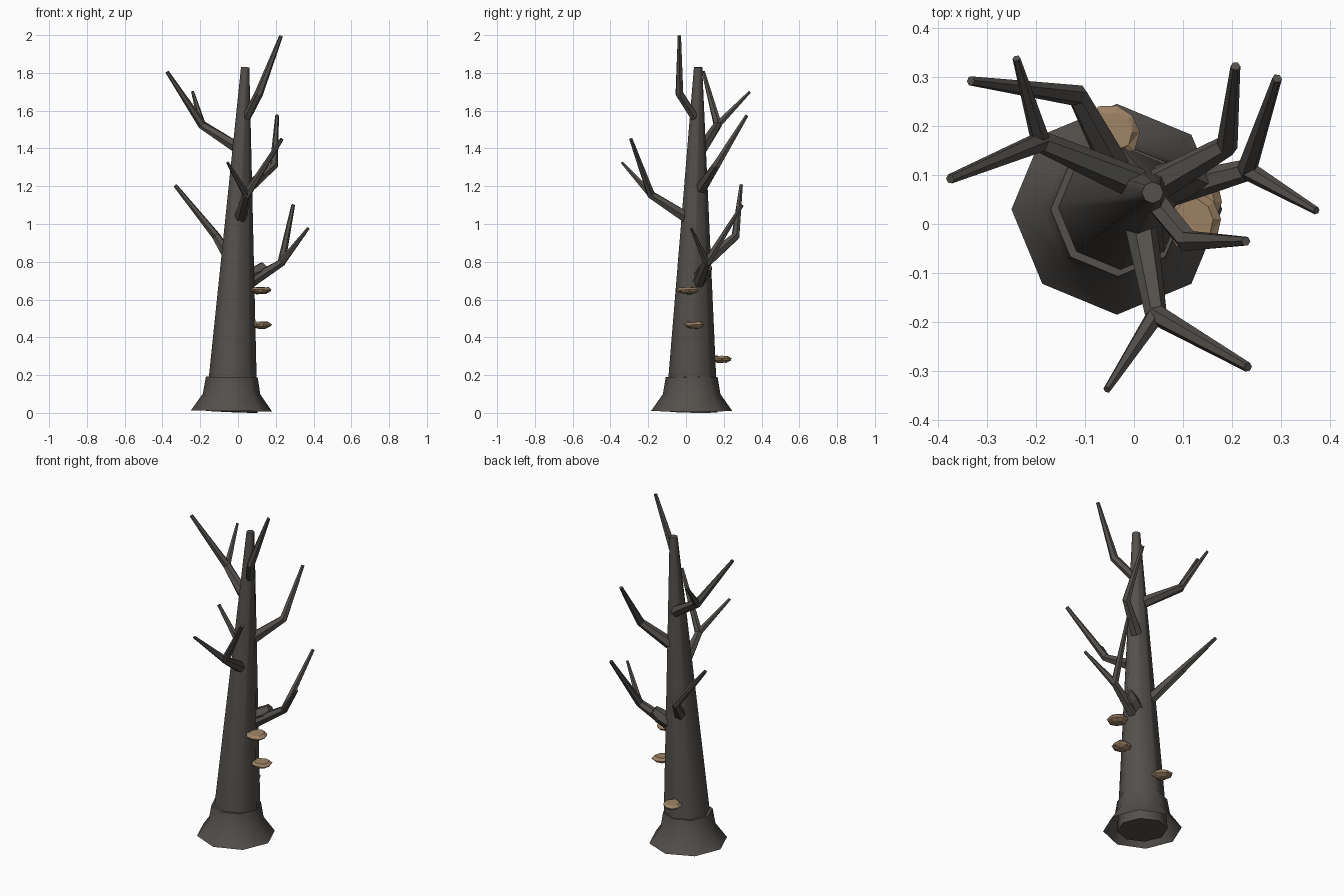
import bpy, bmesh, math, random
from mathutils import Vector

if "Cube" in bpy.data.objects:
    bpy.data.objects.remove(bpy.data.objects["Cube"])

random.seed(4)


def material(name, rgb):
    m = bpy.data.materials.new(name)
    m.diffuse_color = (*rgb, 1)
    m.use_nodes = True
    m.node_tree.nodes["Principled BSDF"].inputs["Base Color"].default_value = m.diffuse_color
    return m


BARK = material("dark_bark", (0.088, 0.080, 0.072))
TAN = material("tan_fungus", (0.34, 0.225, 0.13))


def make_object(name, bm, mat, smooth=None):
    bmesh.ops.recalc_face_normals(bm, faces=bm.faces)
    me = bpy.data.meshes.new(name)
    bm.to_mesh(me)
    bm.free()
    ob = bpy.data.objects.new(name, me)
    bpy.context.collection.objects.link(ob)
    me.materials.append(mat)
    if smooth:
        bpy.ops.object.select_all(action='DESELECT')
        ob.select_set(True)
        bpy.context.view_layer.objects.active = ob
        bpy.ops.object.shade_smooth_by_angle(angle=math.radians(smooth))
    return ob


def bridge(bm, a, b):
    n = len(a)
    for i in range(n):
        bm.faces.new((a[i], a[(i + 1) % n], b[(i + 1) % n], b[i]))


def limb(name, points, radii, sides, smooth=None, bottom=True):
    """Tapered tube swept through the points."""
    pts = [Vector(p) for p in points]
    bm = bmesh.new()
    rings = []
    for i, p in enumerate(pts):
        t = Vector()
        if i > 0:
            t += (p - pts[i - 1]).normalized()
        if i < len(pts) - 1:
            t += (pts[i + 1] - p).normalized()
        t.normalize()
        u = Vector((1, 0, 0))
        u = (u - t * u.dot(t)).normalized()
        v = t.cross(u)
        ring = []
        for k in range(sides):
            a = 2 * math.pi * k / sides
            ring.append(bm.verts.new(p + radii[i] * (u * math.cos(a) + v * math.sin(a))))
        rings.append(ring)
    for a, b in zip(rings, rings[1:]):
        bridge(bm, a, b)
    if bottom:
        bm.faces.new(rings[0][::-1])
    bm.faces.new(rings[-1])
    return make_object(name, bm, BARK, smooth)


# Leaning trunk and flared root collar
limb("trunk", [(-0.035, 0.03, 0.006), (0.038, 0.064, 1.83)], [0.138, 0.022], 8, 50)
limb("root_flare", [(-0.035, 0.03, 0.01), (-0.034, 0.03, 0.10), (-0.033, 0.03, 0.19)],
     [0.215, 0.152, 0.137], 8, 50, bottom=False)

# Branches: start, elbow, tip, and an optional fork tip
BRANCHES = {
    "upper_left": [(0.01, 0.08, 1.395), (-0.19, 0.168, 1.525), (-0.375, 0.092, 1.805), (-0.24, 0.338, 1.70)],
    "back_left": [(-0.025, 0.09, 0.785), (-0.115, 0.262, 0.935), (-0.333, 0.292, 1.205)],
    "low_right": [(0.06, 0.065, 0.69), (0.23, 0.11, 0.795), (0.292, 0.297, 1.10), (0.372, 0.027, 0.978)],
    "top_right": [(0.045, 0.045, 1.565), (0.11, -0.035, 1.69), (0.228, -0.035, 1.996)],
    "front": [(0.012, 0.01, 1.03), (0.045, -0.185, 1.155), (0.232, -0.292, 1.45), (-0.055, -0.338, 1.325)],
    "back_right": [(0.05, 0.08, 1.19), (0.19, 0.16, 1.31), (0.207, 0.322, 1.575)],
}
for name, pts in BRANCHES.items():
    thick = 0.024 if name == "top_right" else 0.034
    limb(name + "_branch", pts[:3], [thick, 0.023, 0.010], 6)
    if len(pts) > 3:
        limb(name + "_fork", [pts[1], pts[3]], [0.020, 0.008], 6)

# Broken stub beside the low branch
limb("broken_stub", [(0.05, 0.075, 0.72), (0.105, 0.095, 0.745), (0.14, 0.11, 0.775)],
     [0.045, 0.042, 0.030], 6)


def shelf_fungus(name, x, y, z, r):
    """Irregular flat cap with a thin rim and a tapered underside."""
    bm = bmesh.new()
    n = 9
    jitter = [random.uniform(0.9, 1.08) for _ in range(n)]
    rings = []
    for scale, h in ((0.45, -0.018), (0.9, -0.006), (1.0, 0.004), (0.72, 0.016)):
        ring = []
        for k in range(n):
            a = 2 * math.pi * k / n
            q = r * scale * jitter[k]
            ring.append(bm.verts.new((x + q * math.cos(a), y + q * math.sin(a),
                                      z + h + random.uniform(-0.003, 0.003))))
        rings.append(ring)
    for a, b in zip(rings, rings[1:]):
        bridge(bm, a, b)
    bm.faces.new(rings[0][::-1])
    bm.faces.new(rings[-1])
    bmesh.ops.triangulate(bm, faces=[f for f in bm.faces if len(f.verts) == 4])
    make_object(name, bm, TAN)


# Shelf fungi stepping around the trunk
shelf_fungus("upper_fungus", 0.120, 0.010, 0.648, 0.061)
shelf_fungus("middle_fungus", 0.125, 0.045, 0.465, 0.057)
shelf_fungus("lower_fungus", -0.043, 0.188, 0.285, 0.056)
